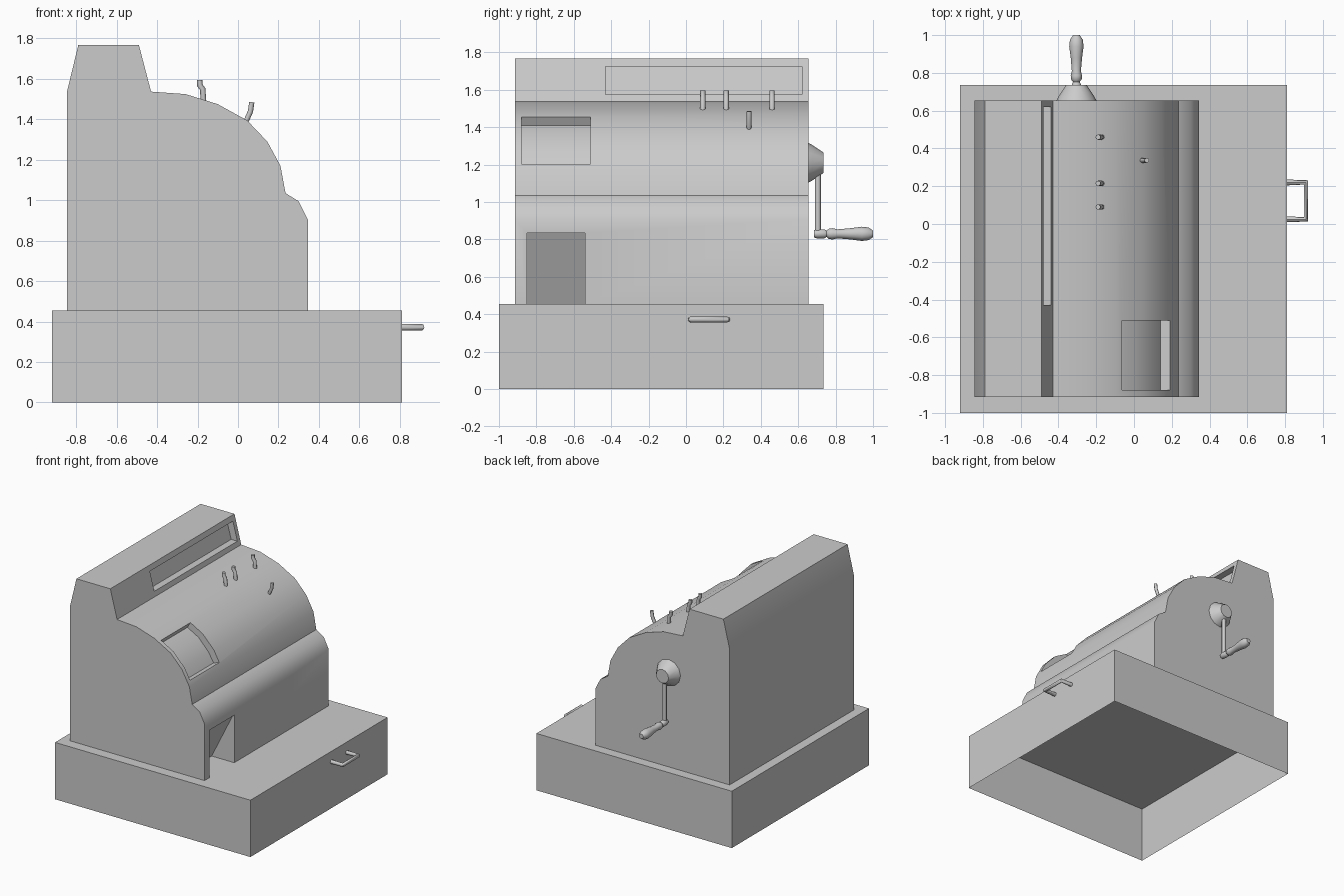
import bpy, bmesh, math

if "Cube" in bpy.data.objects:
    bpy.data.objects.remove(bpy.data.objects["Cube"])


def make(name, bm):
    bmesh.ops.recalc_face_normals(bm, faces=bm.faces)
    me = bpy.data.meshes.new(name)
    bm.to_mesh(me)
    bm.free()
    ob = bpy.data.objects.new(name, me)
    bpy.context.collection.objects.link(ob)
    return ob


def activate(ob):
    bpy.ops.object.select_all(action='DESELECT')
    ob.select_set(True)
    bpy.context.view_layer.objects.active = ob


def smooth(ob, deg=35):
    activate(ob)
    bpy.ops.object.shade_smooth_by_angle(angle=math.radians(deg))


def prism(name, pts, y0, y1):
    """Extrude an x-z profile along y."""
    bm = bmesh.new()
    a = [bm.verts.new((x, y0, z)) for x, z in pts]
    b = [bm.verts.new((x, y1, z)) for x, z in pts]
    bm.faces.new(a)
    bm.faces.new(b[::-1])
    n = len(pts)
    for i in range(n):
        j = (i + 1) % n
        bm.faces.new((a[i], b[i], b[j], a[j]))
    return make(name, bm)


def lathe(name, prof, cx, cz, n=12):
    """Rings of (y, radius) round an axis along y, capped."""
    bm = bmesh.new()
    rings = [[bm.verts.new((cx + r * math.cos(2 * math.pi * i / n), y,
                            cz + r * math.sin(2 * math.pi * i / n)))
              for i in range(n)] for y, r in prof]
    for p, q in zip(rings, rings[1:]):
        for i in range(n):
            j = (i + 1) % n
            bm.faces.new((p[i], p[j], q[j], q[i]))
    bm.faces.new(rings[0])
    bm.faces.new(rings[-1][::-1])
    ob = make(name, bm)
    smooth(ob, 50)
    return ob


def tube(name, pts, r):
    cu = bpy.data.curves.new(name, 'CURVE')
    cu.dimensions = '3D'
    cu.bevel_depth = r
    cu.bevel_resolution = 2
    cu.use_fill_caps = True
    sp = cu.splines.new('POLY')
    sp.points.add(len(pts) - 1)
    for p, co in zip(sp.points, pts):
        p.co = (*co, 1)
    ob = bpy.data.objects.new(name, cu)
    bpy.context.collection.objects.link(ob)
    activate(ob)
    bpy.ops.object.convert(target='MESH')
    smooth(bpy.context.object, 50)


# Open-bottomed drawer base
base = prism("drawer_base", [(-.92, 0), (.81, 0), (.81, .455), (-.92, .455)], -1, .735)
bm = bmesh.new()
bm.from_mesh(base.data)
low = [f for f in bm.faces if f.calc_center_median().z < .01]
bmesh.ops.delete(bm, geom=low, context='FACES_ONLY')
bm.to_mesh(base.data)
bm.free()

# Curved cabinet with display box on top
body = prism("cabinet", [
    (-.845, .455), (-.845, 1.54), (-.79, 1.767), (-.49, 1.767), (-.43, 1.537),
    (-.26, 1.525), (-.10, 1.475), (.045, 1.395), (.145, 1.29), (.21, 1.17),
    (.235, 1.035), (.30, .995), (.345, .905), (.345, .455)], -.915, .655)

# Recesses: display window, curved paper window, wedge-shaped chute
arc = [(-.065, 1.455), (.045, 1.395), (.145, 1.29), (.195, 1.205)]


def scaled(pts, s):
    return [(-.3 + (x + .3) * s, 1.05 + (z - 1.05) * s) for x, z in pts]


cutters = [
    prism("display_cutter", [(-.38, 1.575), (-.38, 1.725), (-.535, 1.725), (-.495, 1.575)], -.43, .62),
    prism("paper_cutter", scaled(arc, 1.15) + scaled(arc, .89)[::-1], -.88, -.51),
    prism("chute_cutter", [(.40, .40), (.40, .835), (.335, .835), (.145, .455), (.145, .40)], -.85, -.54)]
for c in cutters:
    m = body.modifiers.new(c.name, 'BOOLEAN')
    m.object = c
    m.operation = 'DIFFERENCE'
    m.solver = 'EXACT'
    activate(body)
    bpy.ops.object.modifier_apply(modifier=m.name)
    bpy.data.objects.remove(c)
bm = bmesh.new()
bm.from_mesh(body.data)
low = [f for f in bm.faces if f.calc_center_median().z < .456]
bmesh.ops.delete(bm, geom=low, context='FACES_ONLY')
bm.to_mesh(body.data)
bm.free()
smooth(body)

# Key levers
for i, (x, y, z) in enumerate([(-.17, .09, 1.48), (-.17, .215, 1.48), (-.17, .46, 1.48)]):
    tube(f"key_lever_{i}", [(x, y, z), (x - .005, y, z + .07), (x - .02, y, z + .09),
                            (x - .02, y, z + .115)], .014)
tube("key_lever_3", [(.035, .337, 1.38), (.062, .337, 1.44), (.068, .337, 1.485)], .013)

# Crank: hub, arm and turned grip
lathe("crank_hub", [(.65, .108), (.675, .095), (.735, .055)], -.305, 1.21)
tube("crank_arm", [(-.305, .705, 1.2), (-.305, .705, .83)], .016)
lathe("crank_grip", [(.685, .02), (.70, .024), (.74, .024), (.752, .017), (.765, .028), (.785, .03),
                     (.81, .024), (.88, .03), (.94, .038), (.975, .034), (1.0, .018)], -.305, .83)

# Drawer pull
tube("drawer_pull", [(.80, .025, .372), (.91, .025, .372), (.91, .22, .372), (.80, .22, .372)], .016)
